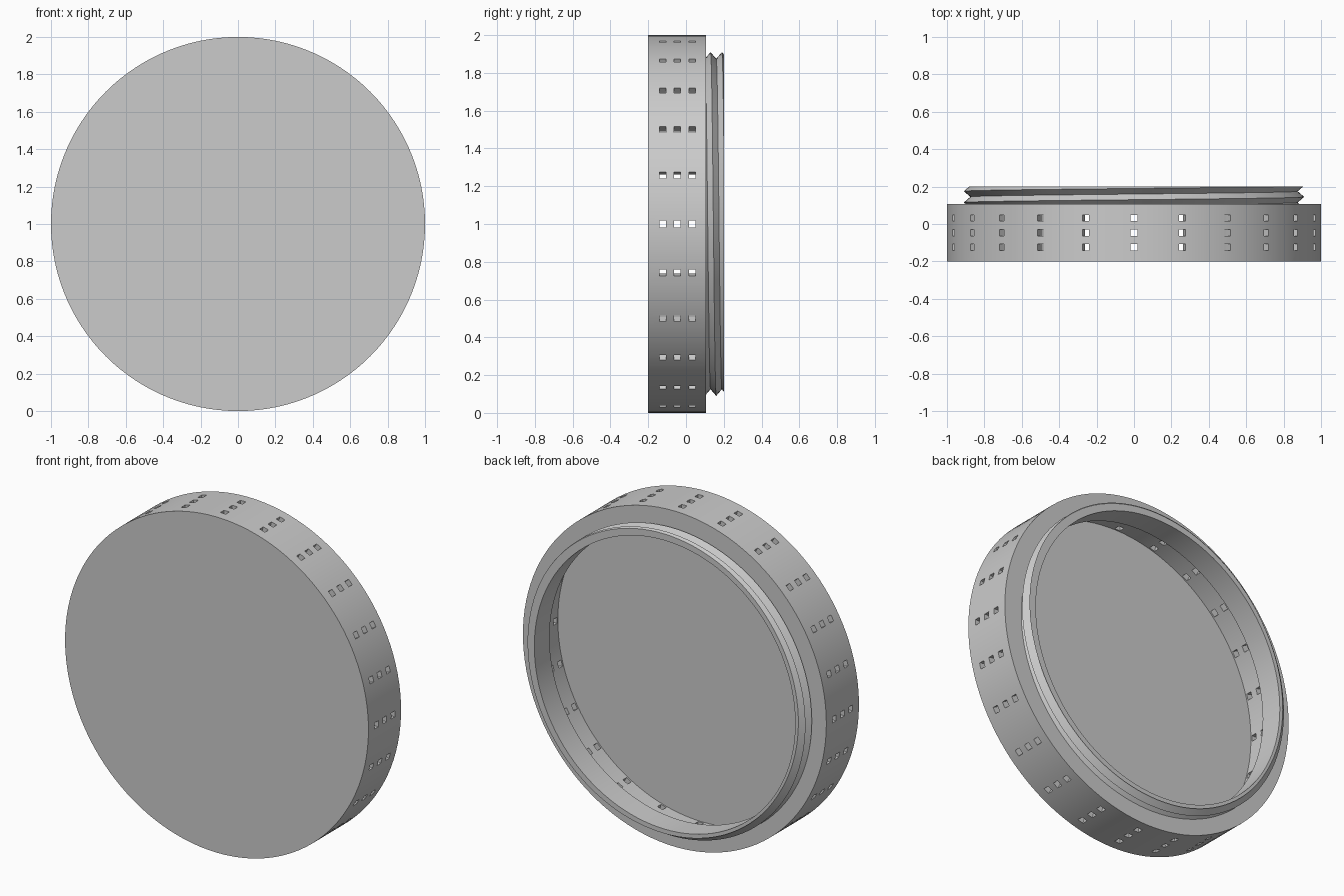
import bpy, bmesh, math
from mathutils import Matrix, Vector

if "Cube" in bpy.data.objects:
    bpy.data.objects.remove(bpy.data.objects["Cube"])

SEGMENTS = 120
BACK, RIM = 0.107, 0.20       # back face of the drum, end of the threaded neck
WALL, OPENING = 0.05, 0.86    # wall thickness, radius of the opening
CREST, ROOT, PITCH = 0.91, 0.875, 0.06

grey = bpy.data.materials.new("light_grey")
grey.use_nodes = True
grey.diffuse_color = (0.6, 0.6, 0.6, 1)
grey.node_tree.nodes["Principled BSDF"].inputs["Base Color"].default_value = grey.diffuse_color


def make_object(name, bm):
    bmesh.ops.recalc_face_normals(bm, faces=bm.faces)
    mesh = bpy.data.meshes.new(name)
    bm.to_mesh(mesh)
    bm.free()
    obj = bpy.data.objects.new(name, mesh)
    bpy.context.collection.objects.link(obj)
    mesh.materials.append(grey)
    return obj


def activate(obj):
    bpy.ops.object.select_all(action='DESELECT')
    obj.select_set(True)
    bpy.context.view_layer.objects.active = obj


def lathe(name, profile_at, closed):
    """Sweep (radius, y) points round the y axis; the profile may change with the turn."""
    bm = bmesh.new()
    columns = []
    for i in range(SEGMENTS + 1):
        a = 2 * math.pi * i / SEGMENTS
        columns.append([bm.verts.new((r * math.cos(a), y, 1 - r * math.sin(a)))
                        for r, y in profile_at(i / SEGMENTS)])
    count = len(columns[0])
    for left, right in zip(columns, columns[1:]):
        for k in range(count if closed else count - 1):
            n = (k + 1) % count
            bm.faces.new((left[k], left[n], right[n], right[k]))
    bmesh.ops.remove_doubles(bm, verts=bm.verts, dist=1e-5)
    return make_object(name, bm)


# Hollow drum with a solid front and an inward lip at the back
def drum_profile(turn):
    inner, floor, lip = 1 - WALL, -0.2 + WALL, BACK - WALL
    return [(0, -0.2), (1, -0.2), (1, BACK), (OPENING, BACK),
            (OPENING, lip), (inner, lip), (inner, floor), (0, floor)]


# Neck with a V-shaped helical thread, cut off flat at both ends
def neck_profile(turn):
    start = 0.145 + PITCH * turn
    points = [(OPENING, BACK), (OPENING, RIM)]
    for k in range(6, -7, -1):
        y = min(max(start + k * PITCH / 2, BACK), RIM)
        phase = ((y - start) / PITCH) % 1
        points.append((CREST - (CREST - ROOT) * 2 * min(phase, 1 - phase), y))
    return points


drum = lathe("drum", drum_profile, False)
neck = lathe("threaded_neck", neck_profile, True)

# Square holes: three rows of twenty-four through the side wall
bm = bmesh.new()
for i in range(24):
    turn = Matrix.Rotation(math.radians(15 * i), 4, 'Y')
    for row in (-1, 0, 1):
        place = Matrix.Translation(Vector((0, -0.046 + 0.078 * row, 1))) @ turn
        place = place @ Matrix.Translation(Vector((0.98, 0, 0)))
        bmesh.ops.create_cube(bm, size=1, matrix=place @ Matrix.Diagonal((0.14, 0.034, 0.036, 1)))
cutter = make_object("hole_cutter", bm)
cutter.hide_render = True

activate(drum)
cut = drum.modifiers.new("holes", 'BOOLEAN')
cut.operation = 'DIFFERENCE'
cut.solver = 'EXACT'
cut.object = cutter
bpy.ops.object.modifier_apply(modifier=cut.name)
bpy.data.objects.remove(cutter)

for obj in (drum, neck):
    activate(obj)
    bpy.ops.object.shade_smooth_by_angle(angle=math.radians(30))
